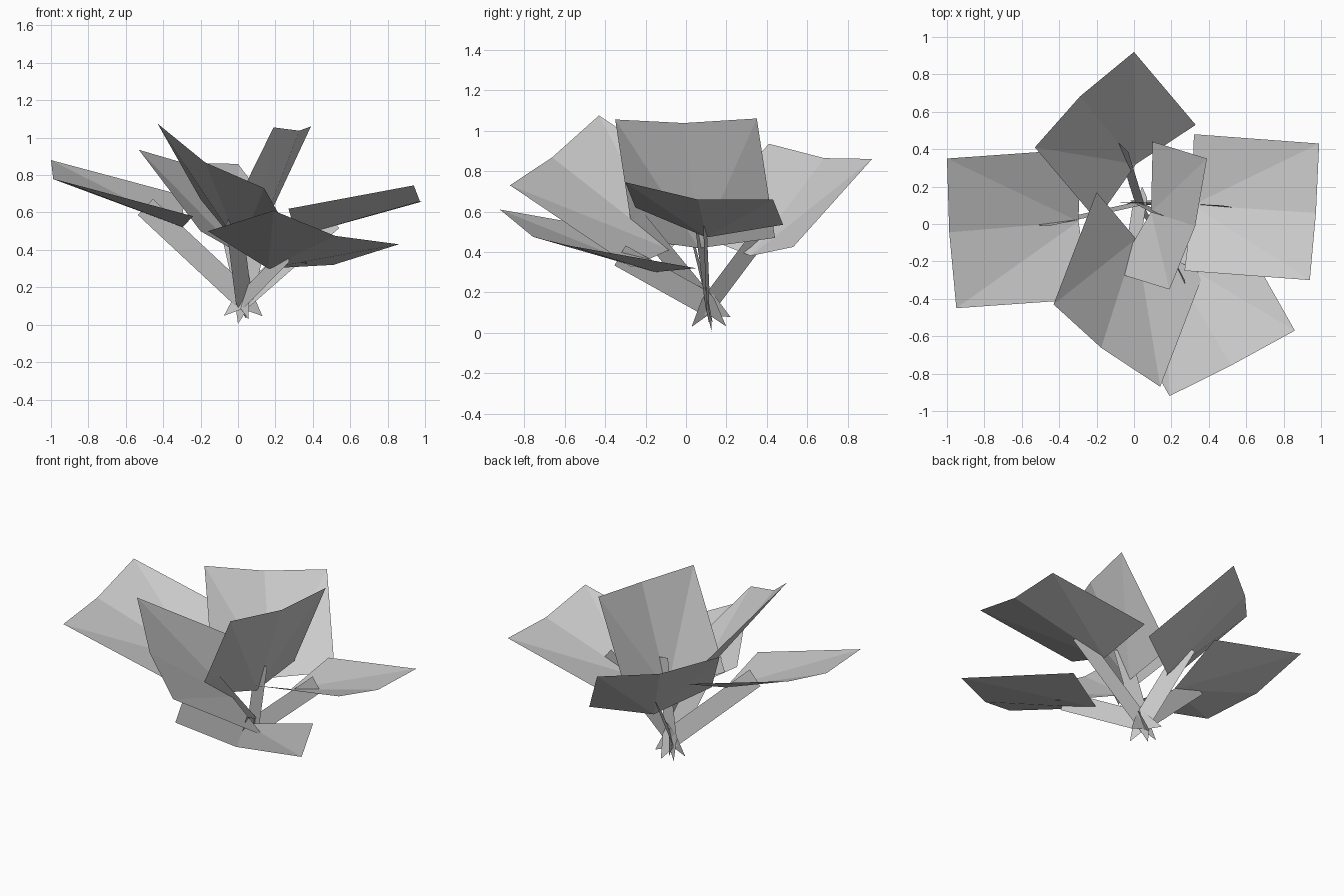
import bpy
from mathutils import Vector

cube = bpy.data.objects.get("Cube")
if cube:
    bpy.data.objects.remove(cube, do_unlink=True)

# One flat grey for the whole plant
grey = bpy.data.materials.new("plain_grey")
grey.use_nodes = True
colour = (0.6, 0.6, 0.6, 1)
grey.diffuse_color = colour
grey.node_tree.nodes["Principled BSDF"].inputs["Base Color"].default_value = colour


def make_part(name, points, faces):
    mesh = bpy.data.meshes.new(name)
    mesh.from_pydata([tuple(p) for p in points], [], faces)
    mesh.materials.append(grey)
    part = bpy.data.objects.new(name, mesh)
    bpy.context.collection.objects.link(part)
    return part


def build_leaf(name, outer_left, outer_right, inner_left, root):
    """A creased fan leaf carried by a flat, pointed stem blade."""
    outer_left, outer_right, inner_left = map(Vector, (outer_left, outer_right, inner_left))
    across = outer_right - outer_left
    along = outer_left - inner_left
    width = across.length
    up = across.cross(along).normalized()
    if up.z < 0:
        up.negate()

    # Folded leaf: the midrib sags most at the inner edge
    inner_right = inner_left + across
    inner_mid = inner_left + across / 2 - up * width * 0.146
    outer_mid = outer_left + across / 2 - up * width * 0.06
    make_part(name + "_leaf",
              [inner_mid, inner_left, outer_left, outer_mid, outer_right, inner_right],
              [(0, i + 1, i) for i in range(1, 5)])

    # Stem blade: square end under the leaf, tapered tip at the root
    end = inner_mid.lerp(outer_mid, 0.3) + up * width * 0.04
    direction = (end - root).normalized()
    half = direction.cross(across).normalized() * width * 0.073
    tip = root - direction * 0.14
    make_part(name + "_stem",
              [tip, root - half, end - half, end + half, root + half],
              [(0, 1, 4), (1, 2, 3, 4)])


# Leaves: outer left corner, outer right corner, inner left corner
leaves = {
    "right": ((-1, .35, .88), (-.95, -.45, .77), (-.29, .4, .69)),
    "left": ((.94, -.3, .745), (.99, .43, .66), (.27, -.25, .62)),
    "back": ((-.53, .41, .935), (0, .92, .86), (-.2, .02, .5)),
    "front_right": ((-.43, -.43, 1.075), (.14, -.87, .73), (-.2, .17, .67)),
    "front_left": ((.19, -.92, .61), (.86, -.57, .43), (-.16, -.3, .5)),
    "upright": ((.19, -.35, 1.055), (.39, .35, 1.06), (-.1, -.26, .465)),
}
root = Vector((.03, .11, .14))
for name, corners in leaves.items():
    build_leaf(name, *corners, root)
